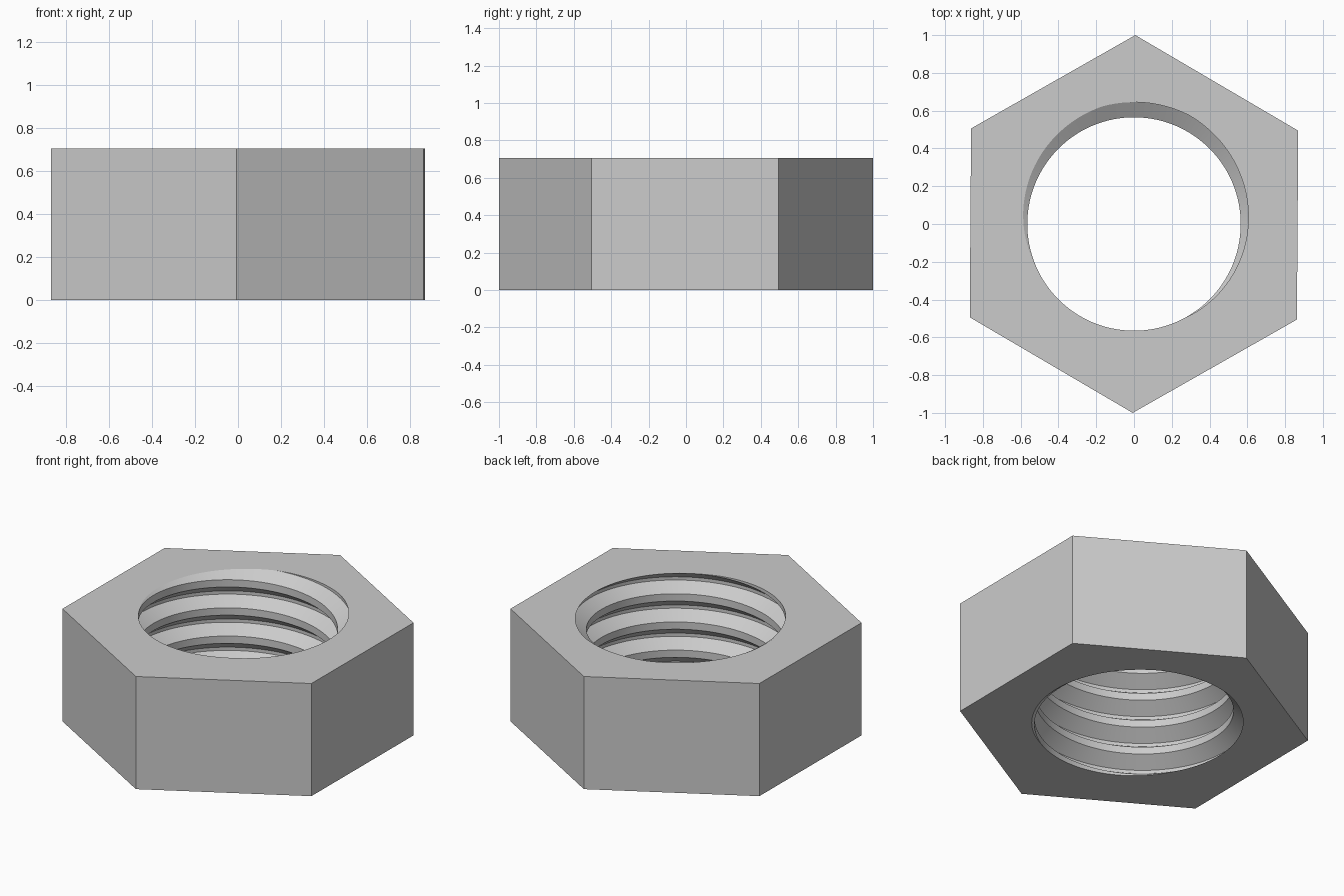
import bpy, bmesh
from math import sin, cos, radians

cube = bpy.data.objects.get("Cube")
if cube:
    bpy.data.objects.remove(cube, do_unlink=True)

HEIGHT = 0.705
TURNS = 4
PITCH = HEIGHT / TURNS
CREST, ROOT = 0.565, 0.645        # thread radii
START = 29.6                      # angle of the first hexagon corner
SEGMENTS = 120
PER_SIDE = SEGMENTS // 6
# Thread profile over one turn: (phase in degrees, radius)
PROFILE = [(-62, CREST), (63, ROOT), (105, ROOT), (205, CREST), (298, CREST)]


def thread_radius(phase):
    """Radius of the thread profile at a phase angle."""
    phase = (phase + 62) % 360 - 62
    for (a, ra), (b, rb) in zip(PROFILE, PROFILE[1:]):
        if phase <= b:
            return ra + (rb - ra) * (phase - a) / (b - a)
    return CREST


def polar(r, angle, z):
    return (r * cos(radians(angle)), r * sin(radians(angle)), z)


bm = bmesh.new()

# Right-handed thread, clipped flat at the top and bottom
columns = []
for i in range(SEGMENTS + 1):
    angle = START + 360 * i / SEGMENTS
    column = []
    for turn in range(TURNS + 2, -3, -1):
        for phase, _ in reversed(PROFILE[:-1]):
            z = HEIGHT - PITCH * (phase - angle + 360 * turn) / 360
            z = min(max(z, 0), HEIGHT)
            r = thread_radius(angle + (HEIGHT - z) / PITCH * 360)
            column.append(bm.verts.new(polar(r, angle, z)))
    columns.append(column)
for left, right in zip(columns, columns[1:]):
    for j in range(len(left) - 1):
        bm.faces.new((left[j], left[j + 1], right[j + 1], right[j]))

# Hexagonal sides, and one top and bottom face for each side
for side in range(6):
    a, b = START + 60 * side, START + 60 * (side + 1)
    low = [bm.verts.new(polar(1, t, 0)) for t in (a, b)]
    high = [bm.verts.new(polar(1, t, HEIGHT)) for t in (a, b)]
    bm.faces.new((low[0], low[1], high[1], high[0]))
    ring = columns[side * PER_SIDE:(side + 1) * PER_SIDE + 1]
    bm.faces.new(high + [c[-1] for c in reversed(ring)])
    bm.faces.new(low[::-1] + [c[0] for c in ring])

bmesh.ops.remove_doubles(bm, verts=bm.verts, dist=0.00002)
bmesh.ops.recalc_face_normals(bm, faces=bm.faces)
mesh = bpy.data.meshes.new("hex_nut")
bm.to_mesh(mesh)
bm.free()

nut = bpy.data.objects.new("hex_nut", mesh)
bpy.context.collection.objects.link(nut)

# Plain grey metal
grey = bpy.data.materials.new("steel_grey")
grey.use_nodes = True
colour = (0.6, 0.6, 0.6, 1)
grey.diffuse_color = colour
grey.node_tree.nodes["Principled BSDF"].inputs["Base Color"].default_value = colour
mesh.materials.append(grey)

bpy.ops.object.select_all(action="DESELECT")
nut.select_set(True)
bpy.context.view_layer.objects.active = nut
bpy.ops.object.shade_smooth_by_angle(angle=radians(25))
